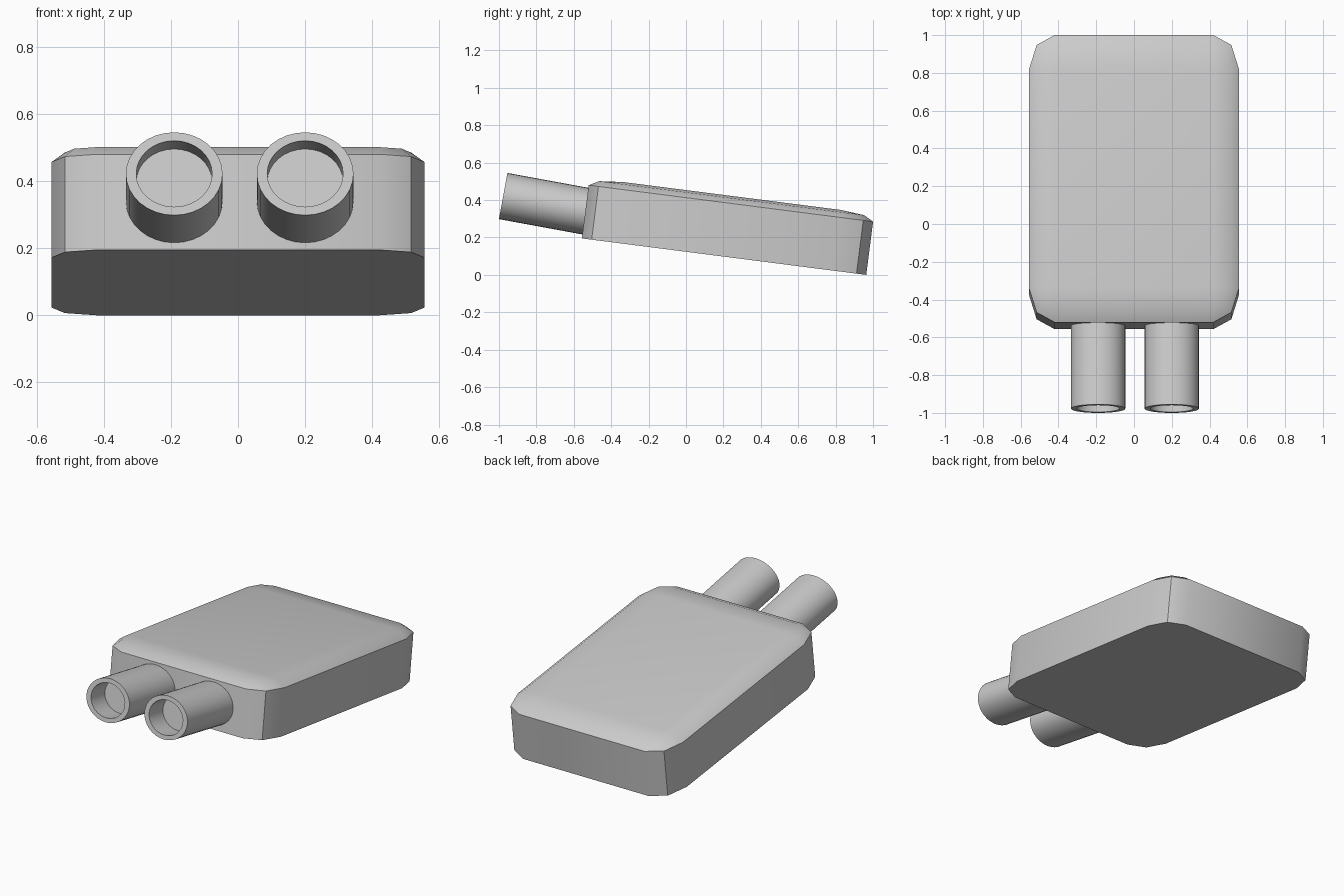
import bpy, bmesh, math
from mathutils import Matrix, Vector

if "Cube" in bpy.data.objects:
    bpy.data.objects.remove(bpy.data.objects["Cube"])


def finish(bm, name, matrix):
    bmesh.ops.recalc_face_normals(bm, faces=bm.faces)
    mesh = bpy.data.meshes.new(name)
    bm.to_mesh(mesh)
    bm.free()
    mesh.transform(matrix)
    ob = bpy.data.objects.new(name, mesh)
    bpy.context.collection.objects.link(ob)
    bpy.ops.object.select_all(action='DESELECT')
    ob.select_set(True)
    bpy.context.view_layer.objects.active = ob
    bpy.ops.object.shade_smooth_by_angle(angle=math.radians(30))
    return ob


def loft(bm, rings):
    """Bridge consecutive closed rings of points and cap both ends."""
    loops = [[bm.verts.new(p) for p in ring] for ring in rings]
    for a, b in zip(loops, loops[1:]):
        n = len(a)
        for i in range(n):
            j = (i + 1) % n
            bm.faces.new((a[i], a[j], b[j], b[i]))
    bm.faces.new(loops[0])
    bm.faces.new(loops[-1])


# Body: tilted slab with two-step corners and a domed top rim
HALF_W, LENGTH, WALL = 0.555, 1.533, 0.287
RX, RY, RZ = 0.135, 0.18, 0.04


def outline(scale, z):
    pts = []
    for q in range(4):
        sx, sy = ((1, 1), (-1, 1), (-1, -1), (1, -1))[q]
        for k in range(3):
            a = math.radians(90 * q + 45 * k)
            pts.append((sx * (HALF_W - RX) + RX * scale * math.cos(a),
                        sy * (LENGTH / 2 - RY) + RY * scale * math.sin(a), z))
    return pts


h = math.sqrt(0.5)
bm = bmesh.new()
loft(bm, [outline(1, 0), outline(1, WALL), outline(h, WALL + RZ * h), outline(0, WALL + RZ)])
bmesh.ops.remove_doubles(bm, verts=bm.verts, dist=1e-4)
tilt = Matrix.Rotation(-math.atan2(0.195, 1.521), 4, 'X')
finish(bm, "body", Matrix.Translation((0, 0.2035, 0.0975)) @ tilt)

# Tubes: oval pipes with a recessed mouth, running back into the body
SIDES = 32


def oval(rx, rz, y):
    return [(rx * math.cos(2 * math.pi * i / SIDES), y, rz * math.sin(2 * math.pi * i / SIDES))
            for i in range(SIDES)]


for name, x in (("left_tube", -0.19), ("right_tube", 0.2)):
    bm = bmesh.new()
    loft(bm, [oval(0.144, 0.1255, 0.49), oval(0.144, 0.1255, 0),
              oval(0.113, 0.1, 0), oval(0.113, 0.1, 0.135)])
    finish(bm, name, Matrix.Translation((x, -0.9775, 0.4215))
           @ Matrix.Rotation(math.radians(-10.4), 4, 'X'))
